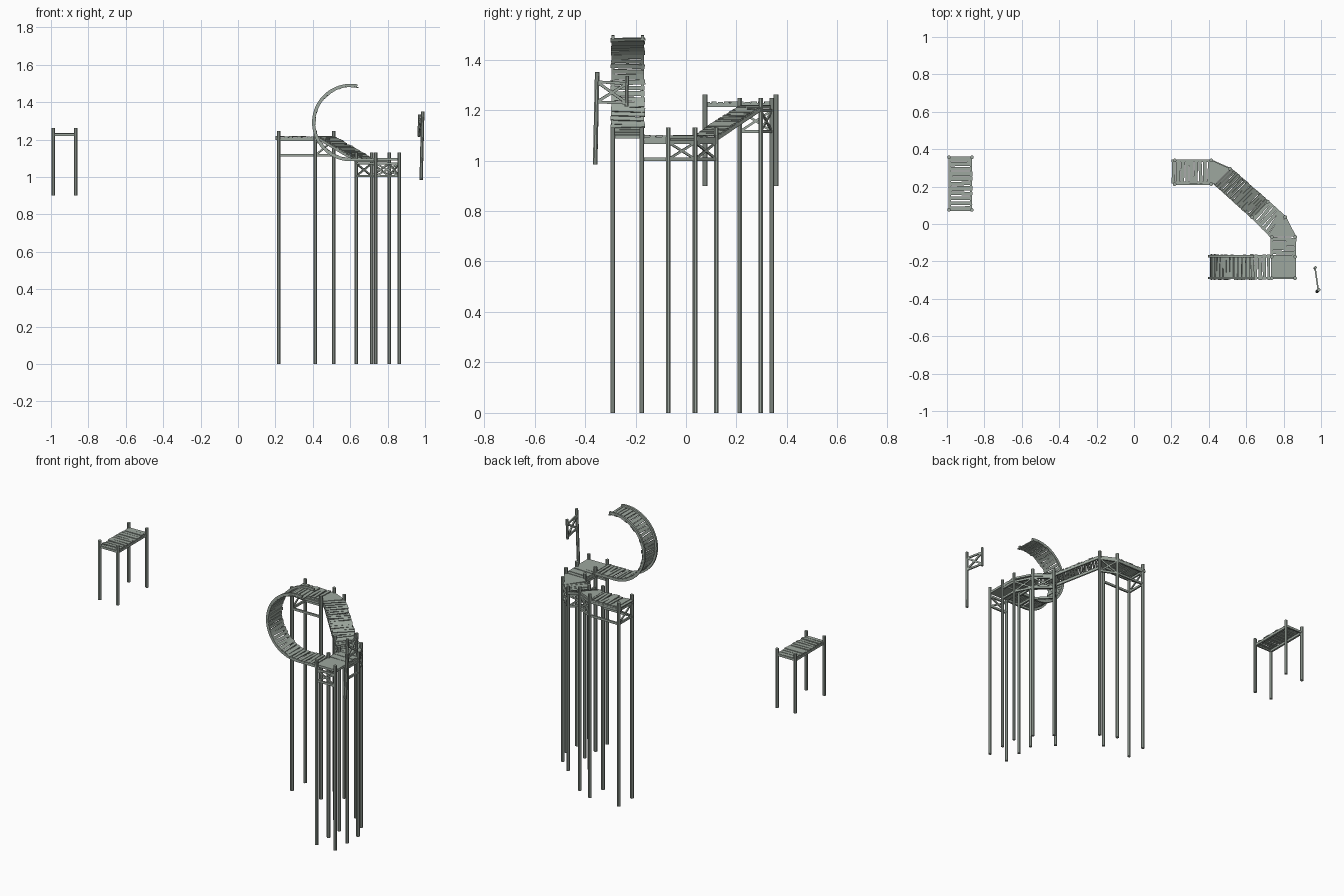
import bpy, bmesh, math, random
from mathutils import Vector as V, Matrix

if "Cube" in bpy.data.objects:
    bpy.data.objects.remove(bpy.data.objects["Cube"])

random.seed(4)
wood = bpy.data.materials.new("weathered grey green wood")
wood.diffuse_color = (0.34, 0.39, 0.345, 1)
wood.use_nodes = True
wood.node_tree.nodes["Principled BSDF"].inputs["Base Color"].default_value = wood.diffuse_color
UP = V((0, 0, 1))


def finish(name, bm):
    bmesh.ops.recalc_face_normals(bm, faces=bm.faces)
    me = bpy.data.meshes.new(name)
    bm.to_mesh(me)
    bm.free()
    me.materials.append(wood)
    ob = bpy.data.objects.new(name, me)
    bpy.context.collection.objects.link(ob)
    return ob


def beam(bm, p, q, w, h, up=UP):
    """Box from p to q, w wide and h deep along the up hint."""
    p, q = V(p), V(q)
    x = (q - p).normalized()
    if abs(x.dot(up)) > 0.95:
        up = V((0, 1, 0))
    y = up.cross(x).normalized()
    z = x.cross(y)
    m = Matrix((x * (q - p).length, y * w, z * h)).transposed().to_4x4()
    m.translation = (p + q) / 2
    bmesh.ops.create_cube(bm, size=1, matrix=m)


def pole(bm, p, q, r):
    """Eight-sided pole from p to q."""
    p, q = V(p), V(q)
    m = (q - p).to_track_quat('Z', 'Y').to_matrix().to_4x4()
    m.translation = (p + q) / 2
    m = m @ Matrix.Rotation(math.pi / 8, 4, 'Z')
    bmesh.ops.create_cone(bm, cap_ends=True, segments=8, radius1=r, radius2=r,
                          depth=(q - p).length, matrix=m)


def posts(name, spots, bottom, top):
    bm = bmesh.new()
    for x, y in spots:
        pole(bm, (x, y, bottom), (x, y, top), 0.0102)
    finish(name, bm)


def plank(bm, a, b, width, travel, up):
    """One slightly crooked board across the track."""
    side = (b - a).normalized()
    skew = travel * random.uniform(-0.003, 0.003)
    lift = up * random.uniform(-0.001, 0.002)
    beam(bm, a - side * random.uniform(0, 0.008) + skew + lift,
         b + side * random.uniform(0, 0.008) - skew + lift,
         width * random.uniform(0.68, 0.98), 0.006, up)


def deck(name, a0, a1, b0, b1, n):
    """Boards between edge a0-a1 and edge b0-b1 over two stringers."""
    a0, a1, b0, b1 = map(V, (a0, a1, b0, b1))
    bm = bmesh.new()
    travel = (a1 - a0).normalized()
    up = travel.cross((b0 - a0).normalized()).normalized()
    if up.z < 0:
        up = -up
    step = (a1 - a0).length / n
    for i in range(n):
        t = (i + 0.5) / n
        plank(bm, a0.lerp(a1, t), b0.lerp(b1, t), step, travel, up)
    for p, q in ((a0, a1), (b0, b1)):
        beam(bm, p - up * 0.010, q - up * 0.010, 0.012, 0.014, up)
    finish(name, bm)


def plate(name, pts, z, thick=0.012):
    """Solid corner panel."""
    bm = bmesh.new()
    f = bm.faces.new([bm.verts.new((x, y, z)) for x, y in pts])
    new = bmesh.ops.extrude_face_region(bm, geom=[f])["geom"]
    bmesh.ops.translate(bm, vec=(0, 0, -thick),
                        verts=[g for g in new if isinstance(g, bmesh.types.BMVert)])
    finish(name, bm)


def truss(name, spans, low, high):
    """Horizontal beams between posts; flagged spans get a cross brace."""
    bm = bmesh.new()
    for (x0, y0), (x1, y1), crossed in spans:
        for z in (low, high):
            beam(bm, (x0, y0, z), (x1, y1, z), 0.010, 0.013)
        if crossed:
            beam(bm, (x0, y0, low), (x1, y1, high), 0.007, 0.009)
            beam(bm, (x0, y0, high), (x1, y1, low), 0.007, 0.009)
    finish(name, bm)


# Detached platform
posts("detached_platform_posts",
      [(x, y) for x in (-0.989, -0.867) for y in (0.075, 0.357)], 0.90, 1.262)
deck("detached_platform_deck", (-0.985, 0.072, 1.230), (-0.985, 0.36, 1.230),
     (-0.871, 0.072, 1.230), (-0.871, 0.36, 1.230), 11)
bm = bmesh.new()
for y in (0.075, 0.357):
    beam(bm, (-0.989, y, 1.225), (-0.867, y, 1.225), 0.01, 0.013)
finish("detached_platform_end_beams", bm)

# Upper platform
A, B, C, D, E = (0.217, 0.213), (0.217, 0.34), (0.413, 0.213), (0.413, 0.34), (0.512, 0.296)
posts("upper_posts", [A, B, C, D, E], 0, 1.247)
deck("upper_deck", (0.20, 0.222, 1.215), (0.415, 0.222, 1.215),
     (0.20, 0.338, 1.215), (0.415, 0.338, 1.215), 9)
plate("upper_corner_panel", [(0.405, 0.215), (0.435, 0.213), (0.515, 0.295), (0.405, 0.345)], 1.218)
truss("upper_truss", [(A, C, False), (B, D, False), (A, B, True), (D, E, True)], 1.115, 1.198)

# Sloping ramp
deck("ramp", (0.435, 0.212, 1.215), (0.632, 0.035, 1.098),
     (0.515, 0.295, 1.215), (0.714, 0.12, 1.098), 17)

# Lower bend
F, G, H, I, J = (0.632, 0.035), (0.715, 0.12), (0.808, 0.037), (0.736, -0.07), (0.862, -0.07)
K, L, M, N = (0.736, -0.175), (0.862, -0.175), (0.736, -0.29), (0.862, -0.29)
posts("lower_posts", [F, G, H, I, J, K, L, M, N], 0, 1.13)
deck("landing_deck", (*F, 1.097), (*I, 1.097), (*G, 1.097), (*H, 1.097), 6)
plate("lower_corner_panel", [(0.732, -0.068), (0.868, -0.068), (0.812, 0.04)], 1.099)
deck("lower_deck", (0.737, -0.07, 1.097), (0.737, -0.165, 1.097),
     (0.861, -0.07, 1.097), (0.861, -0.165, 1.097), 4)
plate("loop_start_panel", [(0.732, -0.165), (0.732, -0.288), (0.866, -0.288), (0.866, -0.165)], 1.101, 0.014)
truss("lower_truss", [(F, G, True), (G, H, True), (F, I, False), (H, J, True), (I, K, False),
                      (J, L, False), (M, N, True)], 1.005, 1.072)

# Unfinished loop: flat run-in, then an arc curling over
CX, CZ, R = 0.603, 1.291, 0.199
path = [(V((x, 0, CZ - R)), UP) for x in (0.735, 0.67)]
STEPS = 40
for i in range(STEPS + 1):
    a = math.radians(-90 - 190 * i / STEPS)
    r = V((math.cos(a), 0, math.sin(a)))
    path.append((V((CX, 0, CZ)) + r * R, -r))
bm = bmesh.new()
for y in (-0.289, -0.172):
    rings = [[bm.verts.new(p + n * dn + V((0, y + dy, 0)))
              for dn, dy in ((-0.008, -0.006), (0.008, -0.006), (0.008, 0.006), (-0.008, 0.006))]
             for p, n in path]
    for r0, r1 in zip(rings, rings[1:]):
        for k in range(4):
            bm.faces.new((r0[k], r0[k - 1], r1[k - 1], r1[k]))
    bm.faces.new(rings[0])
    bm.faces.new(rings[-1])
finish("loop_rails", bm)

bm = bmesh.new()
boards = [(V((0.72 - 0.023 * i, 0, CZ - R)), UP) for i in range(5)]
for i in range(29):
    a = math.radians(-92 - 187 * i / 28)
    r = V((math.cos(a), 0, math.sin(a)))
    boards.append((V((CX, 0, CZ)) + r * R, -r))
for p, n in boards:
    c = p + n * 0.007
    plank(bm, c + V((0, -0.292, 0)), c + V((0, -0.169, 0)), 0.022, n.cross(V((0, 1, 0))), n)
finish("loop_boards", bm)

# Broken floating support: long leaning post, stub post, braces
bm = bmesh.new()
pole(bm, (0.979, -0.360, 0.985), (0.988, -0.352, 1.35), 0.0095)
pole(bm, (0.967, -0.236, 1.215), (0.970, -0.233, 1.335), 0.008)
for z0, z1 in ((1.312, 1.305), (1.232, 1.228), (1.312, 1.228), (1.232, 1.305)):
    beam(bm, (0.985, -0.354, z0), (0.968, -0.235, z1), 0.008, 0.011)
finish("broken_support", bm)
